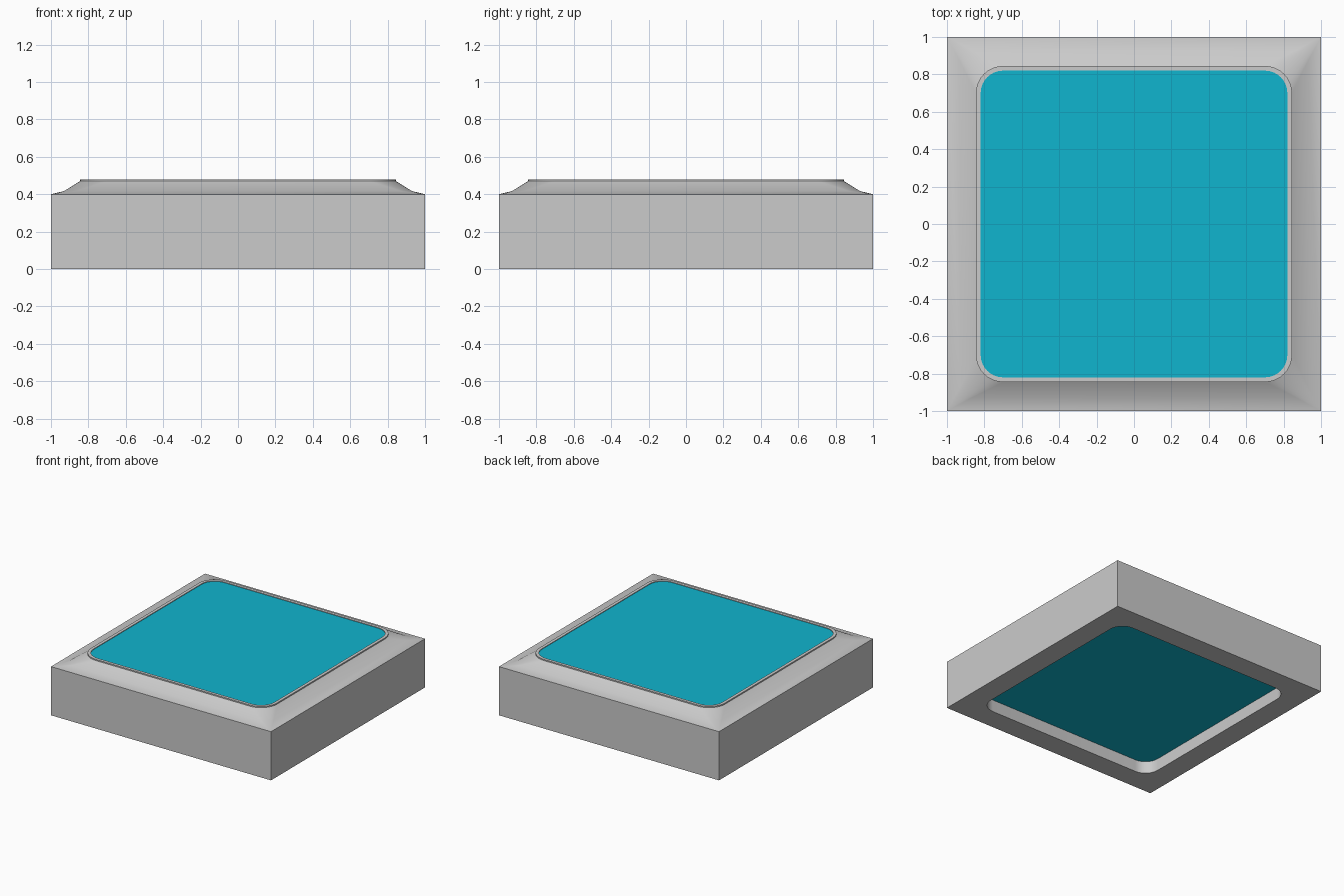
import bpy, bmesh
from math import pi, sin, cos

if "Cube" in bpy.data.objects:
    bpy.data.objects.remove(bpy.data.objects["Cube"])

SEG = 8  # segments per rounded corner


def rounded_square(half, radius, z):
    """Points of a rounded square, counter-clockwise."""
    pts = []
    for q, (sx, sy) in enumerate(((1, 1), (-1, 1), (-1, -1), (1, -1))):
        for i in range(SEG + 1):
            a = (q + i / SEG) * pi / 2
            pts.append((sx * (half - radius) + radius * cos(a),
                        sy * (half - radius) + radius * sin(a), z))
    return pts


def build(name, profile, ring=False, colour=None):
    """Stack rounded squares (half, radius, z); close as a ring or cap the ends."""
    bm = bmesh.new()
    loops = [[bm.verts.new(p) for p in rounded_square(*s)] for s in profile]
    pairs = list(zip(loops, loops[1:]))
    if ring:
        pairs.append((loops[-1], loops[0]))
    else:
        bm.faces.new(loops[0][::-1])
        bm.faces.new(loops[-1])
    n = len(loops[0])
    for lo, hi in pairs:
        for i in range(n):
            j = (i + 1) % n
            bm.faces.new((lo[i], lo[j], hi[j], hi[i]))
    bmesh.ops.remove_doubles(bm, verts=bm.verts, dist=1e-5)
    bmesh.ops.recalc_face_normals(bm, faces=bm.faces)
    mesh = bpy.data.meshes.new(name)
    bm.to_mesh(mesh)
    bm.free()
    obj = bpy.data.objects.new(name, mesh)
    bpy.context.collection.objects.link(obj)
    if colour:
        mat = bpy.data.materials.new(name + "_colour")
        mat.diffuse_color = colour
        mat.use_nodes = True
        mat.node_tree.nodes["Principled BSDF"].inputs["Base Color"].default_value = mat.diffuse_color
        mesh.materials.append(mat)
    bpy.ops.object.select_all(action='DESELECT')
    obj.select_set(True)
    bpy.context.view_layer.objects.active = obj
    bpy.ops.object.shade_smooth_by_angle(angle=pi / 6)
    return obj


# Square housing with concave sloped shoulder, raised lip and a through hole
build("housing", [
    (0.82, 0.12, 0.0),
    (1.0, 0.0, 0.0),
    (1.0, 0.0, 0.40),
    (0.93, 0.06, 0.417),
    (0.845, 0.145, 0.47),
    (0.845, 0.145, 0.48),
    (0.82, 0.12, 0.48),
], ring=True)

# Coloured panel filling the hole, recessed from below
build("panel", [(0.82, 0.12, 0.10), (0.82, 0.12, 0.475)],
      colour=(0.005, 0.46, 0.62, 1))
